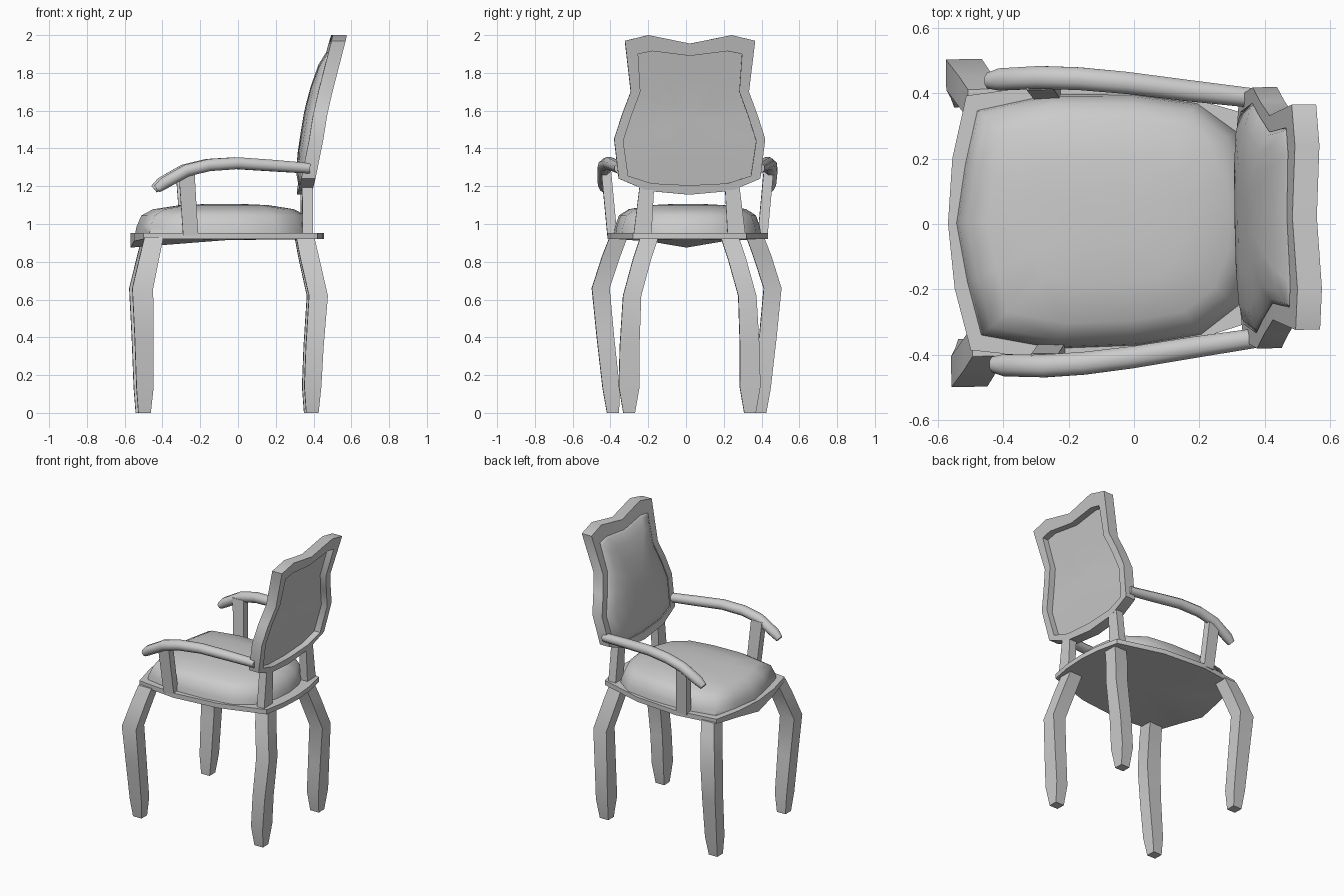
import bpy, bmesh, math
from mathutils import Matrix, Vector

if "Cube" in bpy.data.objects:
    bpy.data.objects.remove(bpy.data.objects["Cube"])

# the whole chair is turned very slightly on its base
PLACE = Matrix.Translation((0, 0.012, 0)) @ Matrix.Rotation(math.radians(1), 4, 'Z')


def loft(name, rings, angle=35, closed=False):
    """Skin equal-length rings; cap the ends, or join last to first if closed."""
    bm = bmesh.new()
    vs = [[bm.verts.new(p) for p in r] for r in rings]
    n = len(rings[0])
    pairs = list(zip(vs, vs[1:])) + ([(vs[-1], vs[0])] if closed else [])
    for a, b in pairs:
        for i in range(n):
            j = (i + 1) % n
            bm.faces.new((a[i], a[j], b[j], b[i]))
    if not closed:
        for ring in (vs[0], vs[-1]):
            mid = bm.verts.new(sum((v.co for v in ring), Vector()) / n)
            for i in range(n):
                bm.faces.new((ring[i], ring[(i + 1) % n], mid))
    bmesh.ops.recalc_face_normals(bm, faces=bm.faces)
    me = bpy.data.meshes.new(name)
    bm.to_mesh(me)
    bm.free()
    me.transform(PLACE)
    ob = bpy.data.objects.new(name, me)
    bpy.context.collection.objects.link(ob)
    bpy.context.view_layer.objects.active = ob
    ob.select_set(True)
    bpy.ops.object.shade_smooth_by_angle(angle=math.radians(angle))
    ob.select_set(False)
    return ob


def mirrored(half):
    """Half outline (side, other), first and last on the centre line."""
    return half + [(-a, b) for a, b in half[-2:0:-1]]


def post(name, stations):
    """Square-section post, stations are (x, y, z, half x, half y)."""
    for side, tag in ((1, "left"), (-1, "right")):
        loft(f"{name}_{tag}", [[(x + a * hx, side * y + b * hy, z)
             for a, b in ((-1, -1), (1, -1), (1, 1), (-1, 1))]
             for x, y, z, hx, hy in stations], 60)


# seat plate, with a front edge that dips in the middle
plate = mirrored([(0, -.57), (.2, -.553), (.39, -.507), (.425, -.22), (.395, .1),
                  (.3, .415), (.15, .445), (0, .455)])


def dip(y, x):
    return max(0, .045 - abs(y) * .17) if x < -.4 else 0


loft("seat_plate", [[(x, y, .92 - dip(y, x)) for y, x in plate],
                    [(x, y, .953) for y, x in plate]], 30)

# domed seat cushion
pad = mirrored([(0, -.545), (.18, -.515), (.345, -.475), (.39, -.25), (.385, 0),
                (.355, .2), (.265, .32), (.13, .375), (0, .39)])
loft("seat_cushion", [[(-.07 + (x + .07) * s, y * s, z) for y, x in pad]
     for s, z in ((1, .945), (.985, .985), (.93, 1.045), (.8, 1.078), (.5, 1.1), (.2, 1.106))], 60)

# legs
post("front_leg", [(-.452, .362, .93, .05, .047), (-.475, .40, .83, .052, .048),
                   (-.513, .455, .66, .055, .047), (-.505, .43, .40, .05, .046),
                   (-.50, .40, .13, .045, .045), (-.502, .39, 0, .033, .032)])
post("back_leg", [(.352, .213, .93, .048, .048), (.375, .25, .82, .05, .048),
                  (.42, .305, .62, .05, .048), (.40, .318, .35, .047, .052),
                  (.39, .32, .14, .045, .055), (.388, .32, 0, .033, .031)])

# uprights for the back and the arms
post("back_upright", [(.365, .25, .93, .028, .048), (.363, .225, 1.21, .028, .038)])
post("arm_support", [(-.258, .398, .94, .04, .026), (-.28, .43, 1.28, .042, .026)])

# armrests, swept along a curve in side view
path = [(-.437, .435, 1.185, .024), (-.40, .438, 1.215, .034), (-.28, .442, 1.283, .035),
        (-.16, .436, 1.312, .035), (-.01, .42, 1.322, .034), (.17, .394, 1.31, .033),
        (.375, .367, 1.295, .03)]
for side, tag in ((1, "left"), (-1, "right")):
    rings = []
    for i, (x, y, z, r) in enumerate(path):
        a, b = path[max(i - 1, 0)], path[min(i + 1, len(path) - 1)]
        t = Vector((b[0] - a[0], 0, b[2] - a[2])).normalized()
        n = Vector((-t.z, 0, t.x))
        rings.append([Vector((x, side * y, z)) + n * (r * math.sin(k * math.pi / 4 + .39))
                      + Vector((0, r * 1.08 * math.cos(k * math.pi / 4 + .39), 0)) for k in range(8)])
    loft(f"armrest_{tag}", rings, 50)

# rear face position of the raked, curved back at a given height
RAKE = [(1.15, .385), (1.4, .437), (1.6, .47), (1.8, .52), (2.0, .572)]


def rear(z):
    for (z0, x0), (z1, x1) in zip(RAKE, RAKE[1:]):
        if z <= z1:
            break
    return x0 + (x1 - x0) * (z - z0) / (z1 - z0)


outer = mirrored([(0, 1.955), (.22, 2.0), (.345, 1.97), (.313, 1.7), (.358, 1.58), (.40, 1.45),
                  (.375, 1.24), (.22, 1.175), (0, 1.155)])
inner = mirrored([(0, 1.89), (.2, 1.915), (.275, 1.9), (.262, 1.7), (.31, 1.57), (.352, 1.44),
                  (.325, 1.255), (.2, 1.215), (0, 1.205)])


def back_ring(outline, off, s=1):
    return [(rear(1.55 + (z - 1.55) * s) + off, y * s, 1.55 + (z - 1.55) * s) for y, z in outline]


# back frame and padded panel
loft("back_frame", [back_ring(outer, 0), back_ring(outer, -.075),
                    back_ring(inner, -.075), back_ring(inner, 0)], 30, closed=True)
loft("back_panel", [back_ring(inner, o, s) for s, o in
     ((.3, -.045), (.7, -.045), (1.01, -.045), (1.01, -.065), (.96, -.082),
      (.8, -.103), (.5, -.115), (.2, -.118))], 50)
